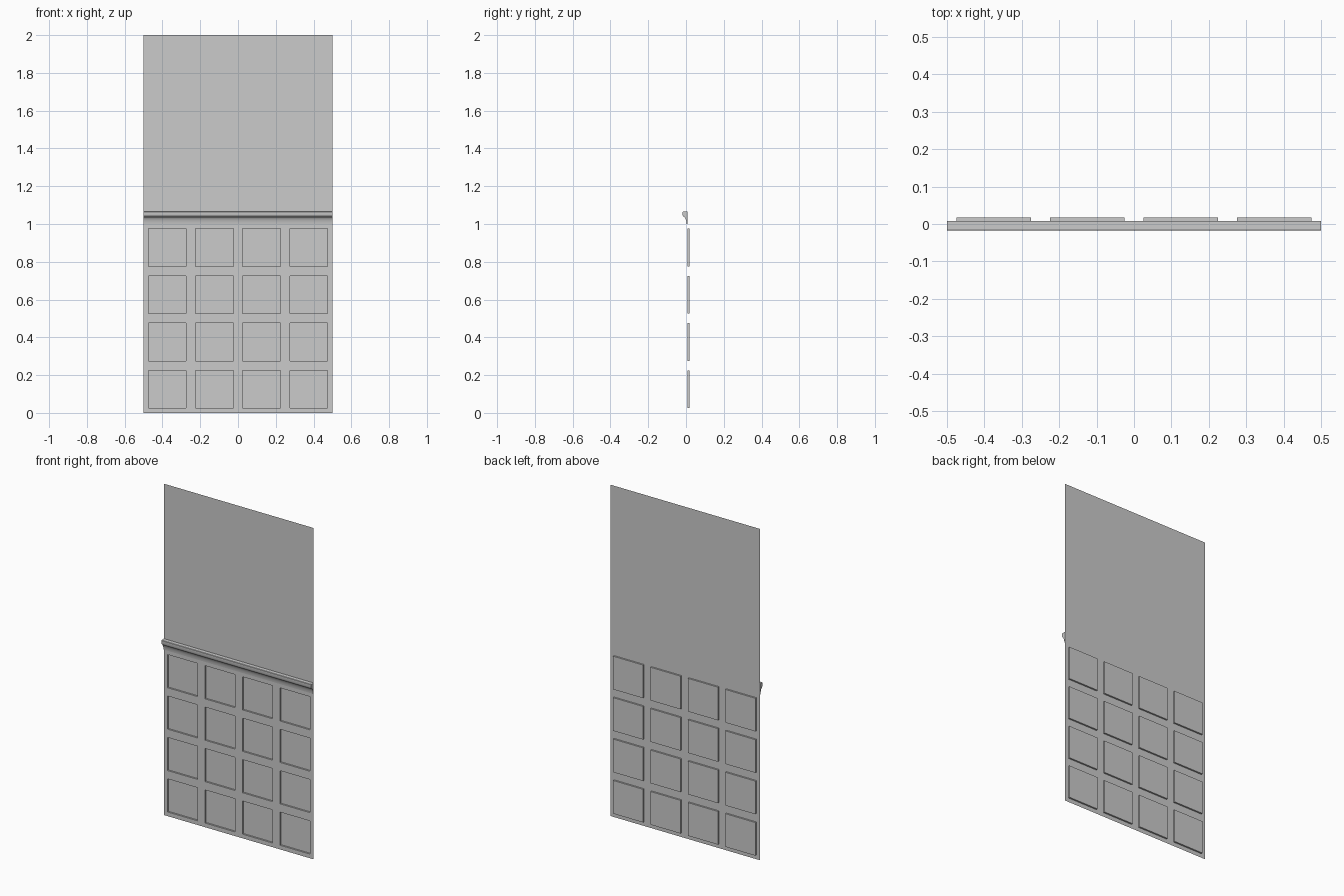
import bpy, bmesh

if "Cube" in bpy.data.objects:
    bpy.data.objects.remove(bpy.data.objects["Cube"])

WALL_Y = 0.0075      # plane of the wall sheet
CELL = 0.25          # one panel module
DEPTH = 0.01         # panel recess


def make_object(name, bm):
    mesh = bpy.data.meshes.new(name)
    bm.to_mesh(mesh)
    bm.free()
    obj = bpy.data.objects.new(name, mesh)
    bpy.context.collection.objects.link(obj)
    return obj


def quad(bm, x0, x1, z0, z1):
    # front-facing (-y) rectangle on the wall plane
    pts = [(x0, z0), (x1, z0), (x1, z1), (x0, z1)]
    return bm.faces.new([bm.verts.new((x, WALL_Y, z)) for x, z in pts])


# Wall sheet: 4 x 4 recessed square panels below, plain strips above
bm = bmesh.new()
cells = []
for col in range(4):
    x = -0.5 + col * CELL
    for row in range(4):
        cells.append(quad(bm, x, x + CELL, row * CELL, (row + 1) * CELL))
    quad(bm, x, x + CELL, 1.0, 2.0)
bmesh.ops.remove_doubles(bm, verts=bm.verts[:], dist=0.0001)
bmesh.ops.inset_individual(bm, faces=cells, thickness=0.025, use_even_offset=True)

# Push each panel straight back with vertical side walls
ext = bmesh.ops.extrude_discrete_faces(bm, faces=cells)["faces"]
for f in ext:
    bmesh.ops.translate(bm, verts=f.verts[:], vec=(0, DEPTH, 0))
make_object("panelled_wall", bm)

# Chair rail: moulded profile (y, z) swept across the full width
profile = [(0.0075, 1.065), (-0.0155, 1.065), (-0.0175, 1.063),
           (-0.0175, 1.047), (-0.016, 1.043), (-0.012, 1.041),
           (-0.012, 1.038), (-0.007, 1.034), (-0.003, 1.028),
           (0.000, 1.020), (0.0025, 1.010), (0.0035, 1.000), (0.0075, 1.000)]
bm = bmesh.new()
end = bm.faces.new([bm.verts.new((-0.5, y, z)) for y, z in profile])
swept = bmesh.ops.extrude_face_region(bm, geom=[end], use_keep_orig=True)["geom"]
bmesh.ops.translate(bm, vec=(1, 0, 0),
                    verts=[g for g in swept if isinstance(g, bmesh.types.BMVert)])
bmesh.ops.recalc_face_normals(bm, faces=bm.faces[:])
rail = make_object("chair_rail", bm)

# Smooth the cove but keep the crisp lips
bpy.context.view_layer.objects.active = rail
rail.select_set(True)
bpy.ops.object.shade_smooth_by_angle(angle=0.52)
